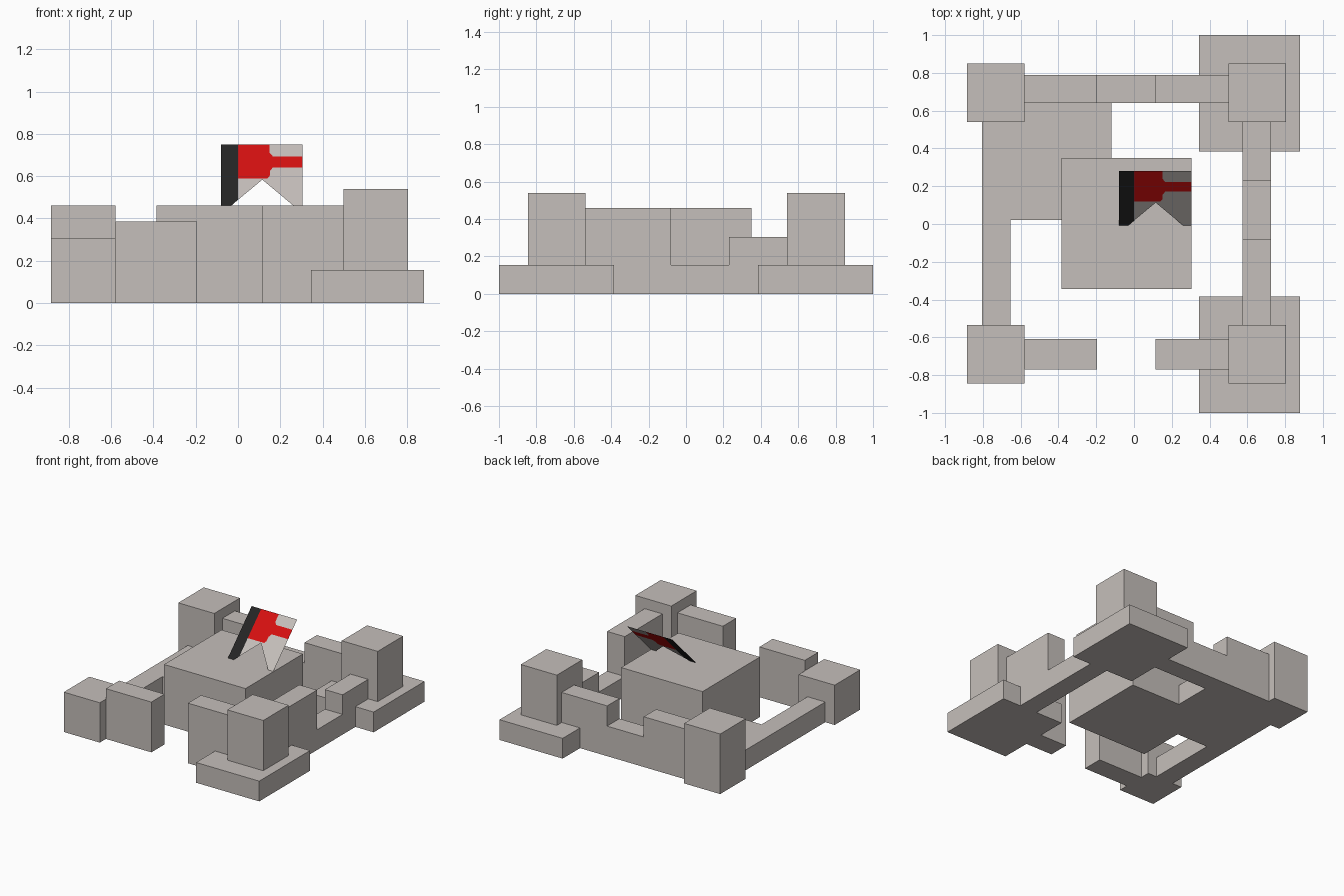
import bpy
import bmesh

cube = bpy.data.objects.get("Cube")
if cube:
    bpy.data.objects.remove(cube, do_unlink=True)


def material(name, rgb):
    mat = bpy.data.materials.new(name)
    mat.use_nodes = True
    mat.diffuse_color = (*rgb, 1)
    bsdf = mat.node_tree.nodes["Principled BSDF"]
    bsdf.inputs["Base Color"].default_value = (*rgb, 1)
    bsdf.inputs["Roughness"].default_value = 0.9
    return mat


stone = material("warm grey stone", (0.56, 0.52, 0.495))
red = material("flag red", (0.67, 0.005, 0.005))
black = material("flag black", (0.018, 0.018, 0.018))


def add_object(name, bm, mat):
    mesh = bpy.data.meshes.new(name)
    bm.to_mesh(mesh)
    bm.free()
    mesh.materials.append(mat)
    obj = bpy.data.objects.new(name, mesh)
    bpy.context.collection.objects.link(obj)
    return obj


def block(name, x, y, z):
    """Box spanning the (low, high) ranges on each axis."""
    bm = bmesh.new()
    bmesh.ops.create_cube(bm, size=1)
    for v in bm.verts:
        for i, (low, high) in enumerate((x, y, z)):
            v.co[i] = low if v.co[i] < 0 else high
    add_object(name, bm, stone)


def flag_panel(name, outline, mat):
    """Flat piece of the leaning flag, outlined in x and z."""
    bm = bmesh.new()
    face = bm.faces.new([bm.verts.new((x, z - 0.47, z)) for x, z in outline])
    face.normal_update()
    if face.normal.z < 0:
        face.normal_flip()
    add_object(name, bm, mat)


# Left side: tall towers standing on low footings
for side, low, high in (("front", -1.0, -0.385), ("back", 0.385, 1.0)):
    mid = -0.69 if side == "front" else 0.695
    block(side + "_left_footing", (0.345, 0.88), (low, high), (0, 0.155))
    block(side + "_left_tower", (0.5, 0.805), (mid - 0.154, mid + 0.154), (0.155, 0.54))

# Right side towers
block("front_right_tower", (-0.885, -0.58), (-0.844, -0.535), (0, 0.305))
block("back_right_tower", (-0.885, -0.58), (0.541, 0.85), (0, 0.46))

# Central keep and the low floor beside it
block("keep", (-0.385, 0.305), (-0.345, 0.35), (0, 0.46))
block("side_floor", (-0.805, -0.385), (0.02, 0.64), (0, 0.155))
block("rear_floor", (-0.385, -0.12), (0.35, 0.64), (0, 0.155))

# Front wall with an open gateway
block("front_wall_right", (-0.58, -0.195), (-0.77, -0.61), (0, 0.385))
block("front_wall_left", (0.115, 0.5), (-0.77, -0.61), (0, 0.46))

# Back wall with a lowered middle
for name, x, top in (("right", (-0.58, -0.195), 0.385),
                     ("middle", (-0.195, 0.115), 0.23),
                     ("left", (0.115, 0.5), 0.385)):
    block("back_wall_" + name, x, (0.64, 0.79), (0, top))

# Left wall, stepped, and low right wall
for name, y, top in (("front", (-0.54, -0.08), 0.46),
                     ("middle", (-0.08, 0.23), 0.155),
                     ("back", (0.23, 0.54), 0.305)):
    block("left_wall_" + name, (0.575, 0.725), y, (0, top))
block("right_wall", (-0.805, -0.655), (-0.535, 0.02), (0, 0.155))

# Leaning swallow-tailed flag
flag_panel("flag_band", [(-0.08, 0.75), (-0.08, 0.462), (-0.03, 0.462),
                         (0, 0.488), (0, 0.75)], black)
cross_upper = [(0.15, 0.75), (0.15, 0.71), (0.165, 0.693), (0.305, 0.693)]
cross_lower = [(0.305, 0.641), (0.165, 0.641), (0.152, 0.625), (0.15, 0.6),
               (0.138, 0.588), (0, 0.588)]
flag_panel("flag_emblem", [(0, 0.75)] + cross_upper + cross_lower, red)
flag_panel("flag_upper_field", cross_upper + [(0.305, 0.75)], stone)
flag_panel("flag_tails", cross_lower + [(0, 0.488), (0.115, 0.583),
                                        (0.26, 0.462), (0.305, 0.462)], stone)
